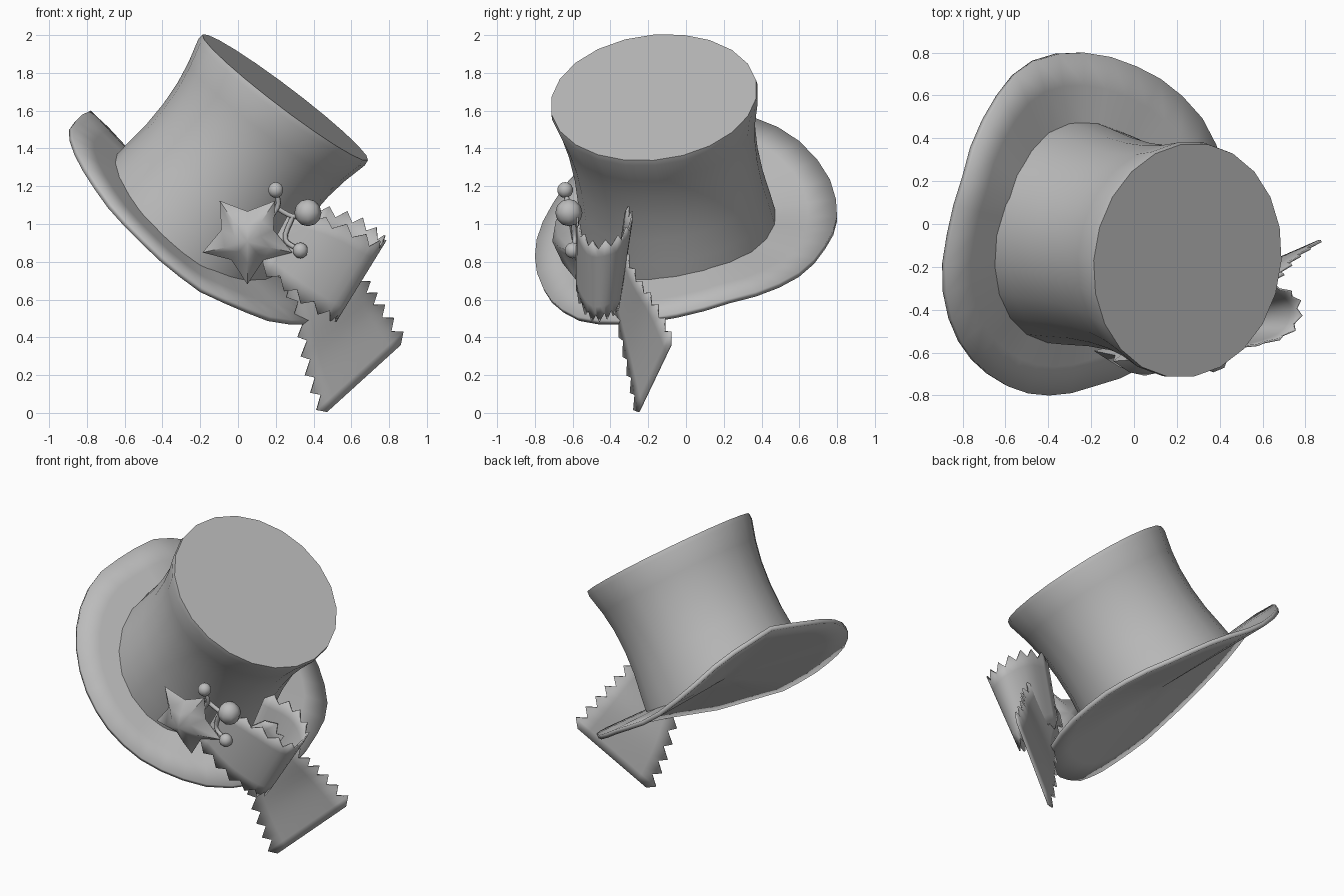
import bpy, bmesh, math
from mathutils import Vector as V

if "Cube" in bpy.data.objects:
    bpy.data.objects.remove(bpy.data.objects["Cube"])

grey = bpy.data.materials.new("plain grey")
grey.use_nodes = True
grey.diffuse_color = (0.5, 0.5, 0.5, 1)
grey.node_tree.nodes["Principled BSDF"].inputs["Base Color"].default_value = (0.5, 0.5, 0.5, 1)


def finish(name, bm, angle=40, thick=0.0, offset=-1):
    bmesh.ops.recalc_face_normals(bm, faces=bm.faces)
    me = bpy.data.meshes.new(name)
    bm.to_mesh(me)
    bm.free()
    ob = bpy.data.objects.new(name, me)
    bpy.context.collection.objects.link(ob)
    me.materials.append(grey)
    if thick:
        mod = ob.modifiers.new("thickness", 'SOLIDIFY')
        mod.thickness, mod.offset = thick, offset
    bpy.ops.object.select_all(action='DESELECT')
    ob.select_set(True)
    bpy.context.view_layer.objects.active = ob
    bpy.ops.object.shade_smooth_by_angle(angle=math.radians(angle))
    return ob


def bridge(bm, a, b, closed=True):
    n = len(a)
    for i in range(n if closed else n - 1):
        j = (i + 1) % n
        bm.faces.new((a[i], a[j], b[j], b[i]))


def spline(pts, n):
    """n + 1 evenly spread samples of a Catmull-Rom curve through pts"""
    p = [V(q) for q in pts]
    p = [2 * p[0] - p[1]] + p + [2 * p[-1] - p[-2]]
    out = []
    for k in range(n + 1):
        x = k / n * (len(pts) - 1)
        i = min(int(x), len(pts) - 2)
        t = x - i
        a, b, c, d = p[i:i + 4]
        out.append(0.5 * (2 * b + (c - a) * t + (2 * a - 5 * b + 4 * c - d) * t * t
                          + (3 * b - a - 3 * c + d) * t ** 3))
    return out


# Tilted hat frame: base centre, top centre, axis and the two cross directions
base, top = V((-0.24, -0.05, 1.03)), V((0.25, -0.17, 1.67))
axis = V((0.6, -0.1, 0.79)).normalized()
e1 = V((-0.79, 0, 0.6)).normalized()
e2 = axis.cross(e1).normalized()

# Wavy outer edge of the brim
edge = [(-.88, -.25, 1.50), (-.84, 0, 1.56), (-.78, .22, 1.60), (-.65, .55, 1.48),
        (-.50, .74, 1.28), (-.30, .80, 1.08), (0, .74, .90), (.20, .62, .76),
        (.35, .45, .67), (.43, .20, .60), (.45, -.10, .52), (.35, -.40, .49),
        (.20, -.55, .50), (.02, -.68, .57), (-.20, -.76, .67), (-.40, -.80, .83),
        (-.65, -.72, 1.08), (-.83, -.50, 1.35)]
polar = []
for q in edge:
    d = V(q) - base
    x, y = d.dot(e1), d.dot(e2)
    polar.append((math.atan2(y, x) % math.tau, math.hypot(x, y), d.dot(axis)))
polar.sort()
polar = ([(polar[-1][0] - math.tau,) + polar[-1][1:]] + polar
         + [(polar[0][0] + math.tau,) + polar[0][1:]])


def brim_at(th):
    """radius and height of the brim edge at an angle"""
    for (a, r, s), (b, r2, s2) in zip(polar, polar[1:]):
        if a <= th <= b:
            t = (th - a) / (b - a)
            return r + (r2 - r) * t, s + (s2 - s) * t


def spoke(th):
    return e1 * math.cos(th) + e2 * math.sin(th)


# Brim
bm = bmesh.new()
rings = []
for f in (0.3, 0.62, 0.82, 1.0):
    ring = []
    for i in range(36):
        th = i * math.tau / 36
        r, s = brim_at(th)
        ring.append(bm.verts.new(base + spoke(th) * r * f + axis * s * f))
    rings.append(ring)
for a, b in zip(rings, rings[1:]):
    bridge(bm, a, b)
hub = bm.verts.new(base)
for i in range(36):
    bm.faces.new((hub, rings[0][i], rings[0][(i + 1) % 36]))
finish("brim", bm, 50, 0.03)

# Crown with a waisted profile: (height fraction, radius)
bm = bmesh.new()
rings = []
for t, rad in [(0, .525), (.12, .515), (.3, .497), (.48, .492), (.65, .5),
               (.8, .52), (.96, .553), (1, .55)]:
    ring = []
    for i in range(22):
        th = i * math.tau / 22
        r, s = brim_at(th)
        sag = (s * rad / r - 0.01) * (1 - t) ** 2
        ring.append(bm.verts.new(base.lerp(top, t) + spoke(th) * rad + axis * sag))
    rings.append(ring)
for a, b in zip(rings, rings[1:]):
    bridge(bm, a, b)
bm.faces.new(rings[-1])
finish("crown", bm, 40)

# Puffed star with one point down
bm = bmesh.new()
centre = V((0.05, -0.605, 0.925))
up, out = V((0, -0.17, 0.98)), V((0, -0.98, -0.17))


def star_ring(scale, lift):
    ring = []
    for i in range(10):
        a = math.radians(-90 + 36 * i)
        r = scale * (0.25 if i % 2 == 0 else 0.145)
        ring.append(bm.verts.new(centre + V((1, 0, 0)) * r * math.cos(a)
                                 + up * r * math.sin(a) + out * lift))
    return ring


rim, front, back = star_ring(1, 0), star_ring(.5, .07), star_ring(.5, -.04)
for half, tip in ((front, .105), (back, -.06)):
    bridge(bm, rim, half)
    apex = bm.verts.new(centre + out * tip)
    for i in range(10):
        bm.faces.new((half[i], half[(i + 1) % 10], apex))
finish("star", bm, 60)

# Beads
for name, pos, r, u, v in [("upper_bead", (.20, -.64, 1.18), .042, 10, 7),
                           ("lower_bead", (.33, -.60, .86), .042, 10, 7),
                           ("large_bead", (.37, -.62, 1.06), .072, 8, 6)]:
    bm = bmesh.new()
    bmesh.ops.create_uvsphere(bm, u_segments=u, v_segments=v, radius=r)
    bmesh.ops.translate(bm, verts=bm.verts, vec=pos)
    finish(name, bm, 60)

# Stems carrying the beads
for name, path in [("upper_stem", [(.20, -.64, 1.17), (.21, -.62, 1.09), (.12, -.60, .98)]),
                   ("large_stem", [(.18, -.61, 1.10), (.29, -.60, 1.04), (.36, -.62, 1.06)]),
                   ("lower_stem", [(.29, -.60, 1.04), (.25, -.59, .92), (.33, -.60, .86)])]:
    cu = bpy.data.curves.new(name, 'CURVE')
    cu.dimensions = '3D'
    cu.bevel_depth, cu.bevel_resolution = 0.014, 1
    sp = cu.splines.new('POLY')
    pts = spline(path, 8)
    sp.points.add(len(pts) - 1)
    for p, q in zip(sp.points, pts):
        p.co = (*q, 1)
    cu.materials.append(grey)
    bpy.context.collection.objects.link(bpy.data.objects.new(name, cu))


def ribbon(name, side_a, side_b, n, depth):
    """sheet between two curves, both cut in a zigzag"""
    bm = bmesh.new()
    rows = []
    for k, (a, b) in enumerate(zip(spline(side_a, n), spline(side_b, n))):
        d = (a - b).normalized() * (depth if k % 2 else 0)
        rows.append([bm.verts.new(p) for p in (a + d, a.lerp(b, .12), a.lerp(b, .5),
                                               a.lerp(b, .88), b - d)])
    for r, s in zip(rows, rows[1:]):
        bridge(bm, r, s, False)
    finish(name, bm, 50, 0.01, 0)


# Ribbon curled back into a loop
ribbon("curled_ribbon",
       [(.26, -.57, 1.04), (.52, -.57, .97), (.72, -.50, .87), (.75, -.36, .90),
        (.62, -.29, 1.00), (.42, -.32, 1.06)],
       [(.13, -.58, .80), (.33, -.57, .64), (.51, -.50, .53), (.54, -.41, .54),
        (.46, -.35, .60), (.30, -.37, .72)], 22, 0.05)

# Ribbon hanging down to a point
ribbon("hanging_ribbon",
       [(.24, -.42, .80), (.34, -.36, .52), (.39, -.30, .25), (.47, -.25, .005)],
       [(.45, -.36, .93), (.62, -.28, .72), (.73, -.17, .55), (.86, -.08, .36)], 16, 0.055)
